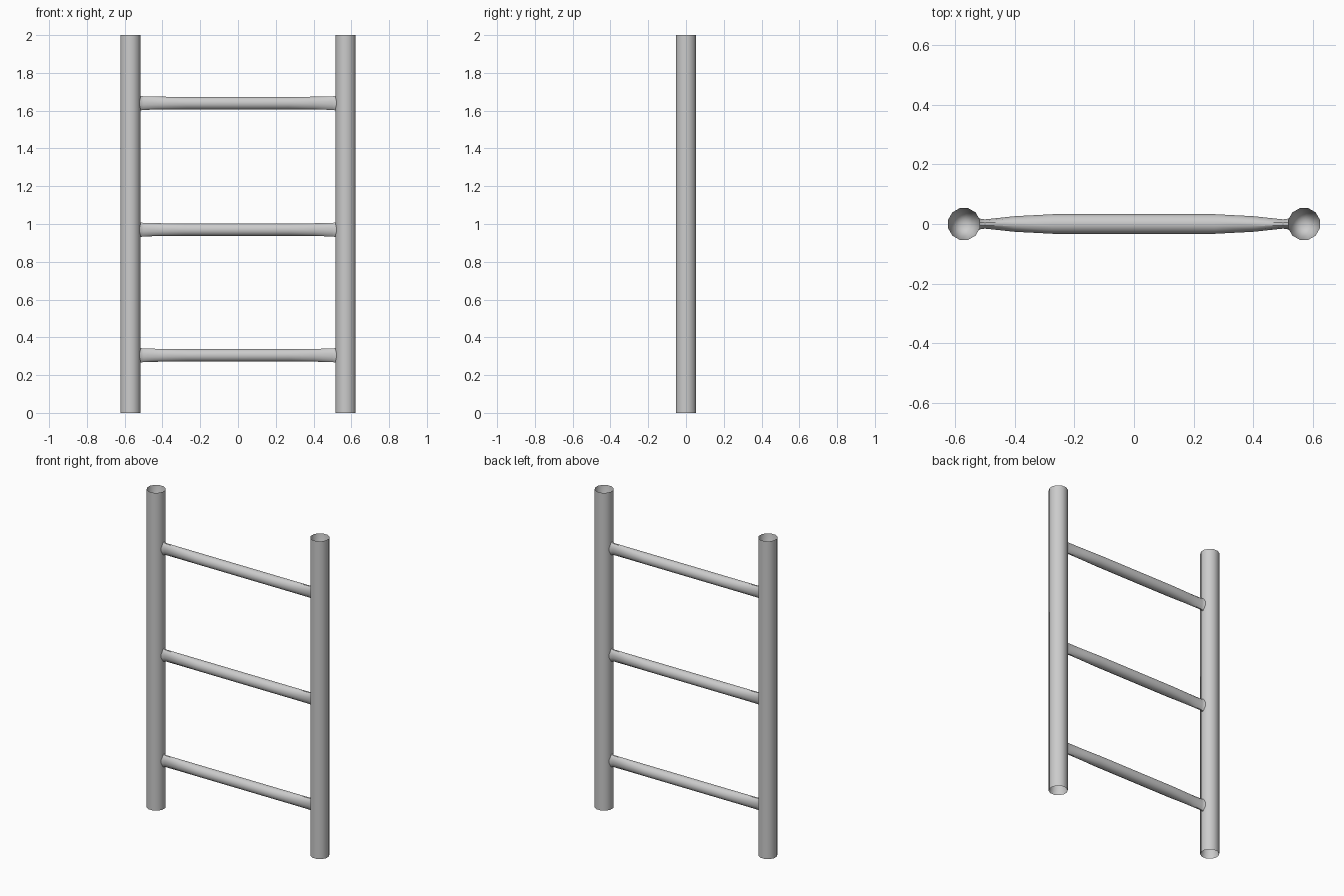
import bpy, bmesh, math

cube = bpy.data.objects.get("Cube")
if cube:
    bpy.data.objects.remove(cube, do_unlink=True)

SIDES = 12
metal = bpy.data.materials.new("light grey metal")
metal.use_nodes = True
metal.diffuse_color = (0.6, 0.6, 0.6, 1)
metal.node_tree.nodes["Principled BSDF"].inputs["Base Color"].default_value = (0.6, 0.6, 0.6, 1)


def ring(bm, place, a, b):
    """Ellipse of vertices; place turns its two offsets into a point."""
    angles = [2 * math.pi * (i + 0.5) / SIDES for i in range(SIDES)]
    return [bm.verts.new(place(a * math.cos(t), b * math.sin(t))) for t in angles]


def bridge(bm, rings):
    for r, s in zip(rings, rings[1:]):
        for i in range(SIDES):
            j = (i + 1) % SIDES
            bm.faces.new((r[i], r[j], s[j], s[i]))


def finish(bm, name):
    bmesh.ops.recalc_face_normals(bm, faces=bm.faces)
    mesh = bpy.data.meshes.new(name)
    bm.to_mesh(mesh)
    bm.free()
    mesh.materials.append(metal)
    obj = bpy.data.objects.new(name, mesh)
    bpy.context.collection.objects.link(obj)
    bpy.ops.object.select_all(action="DESELECT")
    obj.select_set(True)
    bpy.context.view_layer.objects.active = obj
    bpy.ops.object.shade_smooth_by_angle(angle=math.radians(40))


# Side rails: tubes whose hollow ends narrow to a point deep inside
def rail(name, x):
    bm = bmesh.new()
    ends = [ring(bm, lambda u, v, z=z: (x + u, v, z), 0.055, 0.055) for z in (0, 2)]
    bridge(bm, ends)
    for r, z in zip(ends, (0.5, 1.5)):
        tip = bm.verts.new((x, 0, z))
        for i in range(SIDES):
            bm.faces.new((r[i], r[(i + 1) % SIDES], tip))
    finish(bm, name)


# Rungs: full in the middle, pinched front to back, flared at the rails
def rung(name, z):
    half = [(0.27, 0.034, 0.034), (0.40, 0.027, 0.035),
            (0.50, 0.016, 0.037), (0.515, 0.018, 0.040), (0.53, 0.028, 0.050)]
    stations = [(-x, a, b) for x, a, b in reversed(half)] + half
    bm = bmesh.new()
    bridge(bm, [ring(bm, lambda u, v, x=x: (x, u, z + v), a, b) for x, a, b in stations])
    finish(bm, name)


rail("left_rail", 0.57)
rail("right_rail", -0.57)
for name, z in (("lower_rung", 0.305), ("middle_rung", 0.97), ("upper_rung", 1.64)):
    rung(name, z)
